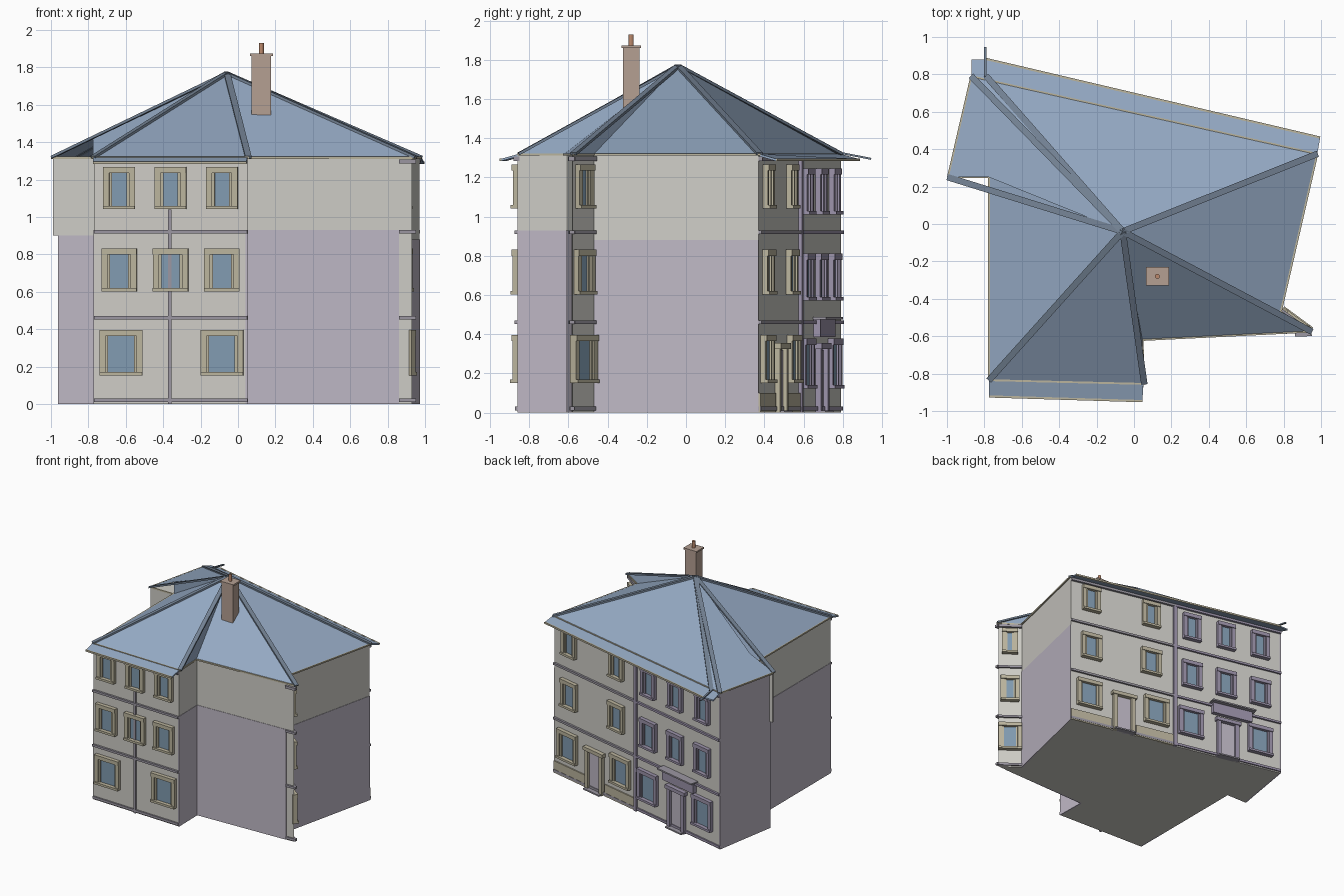
import bpy, bmesh
from mathutils import Vector

if "Cube" in bpy.data.objects:
    bpy.data.objects.remove(bpy.data.objects["Cube"])

def mat(name, r, g, b):
    m = bpy.data.materials.new(name)
    m.diffuse_color = (r, g, b, 1)
    m.use_nodes = True
    m.node_tree.nodes["Principled BSDF"].inputs["Base Color"].default_value = m.diffuse_color
    return m

PLASTER = mat("plaster", 0.62, 0.61, 0.57)
PARTY = mat("party_wall", 0.52, 0.48, 0.56)
STONE = mat("stone_trim", 0.50, 0.46, 0.34)
MAUVE = mat("mauve_trim", 0.33, 0.29, 0.40)
BAND = mat("band", 0.33, 0.31, 0.36)
GLASS = mat("glass", 0.22, 0.33, 0.44)
SLATE = mat("slate", 0.30, 0.40, 0.55)
RIDGE = mat("ridge", 0.17, 0.22, 0.29)
BRICK = mat("brick", 0.46, 0.35, 0.29)
POT = mat("clay_pot", 0.50, 0.25, 0.15)

def mesh(name, verts, faces, m):
    me = bpy.data.meshes.new(name)
    me.from_pydata([tuple(v) for v in verts], [], faces)
    bm = bmesh.new()
    bm.from_mesh(me)
    bmesh.ops.recalc_face_normals(bm, faces=bm.faces)
    bm.to_mesh(me)
    bm.free()
    me.materials.append(m)
    ob = bpy.data.objects.new(name, me)
    bpy.context.collection.objects.link(ob)
    return ob

def prism(name, ring, offset, m):
    n = len(ring)
    a = [Vector(p) for p in ring]
    faces = [tuple(range(n)), tuple(range(n, 2 * n))]
    faces += [(i, (i + 1) % n, n + (i + 1) % n, n + i) for i in range(n)]
    return mesh(name, a + [p + Vector(offset) for p in a], faces, m)

def beam(name, p, q, w, h, m):
    p, q = Vector(p), Vector(q)
    s = (q - p).cross(Vector((0, 0, 1))).normalized() * w / 2
    t = s.cross(q - p).normalized() * h / 2
    return prism(name, [p - s - t, p + s - t, p + s + t, p - s + t], q - p, m)

class Facade:
    """Wall from p to q, left to right as seen from outside."""
    def __init__(self, name, p, q):
        self.name, self.p = name, Vector((*p, 0))
        d = Vector((*q, 0)) - self.p
        self.len = d.length
        self.u = d.normalized()
        self.n = Vector((self.u.y, -self.u.x, 0))

    def box(self, part, u0, u1, z0, z1, depth, m, d0=-0.01):
        ring = [self.p + self.u * u + self.n * d0 + Vector((0, 0, z))
                for u, z in ((u0, z0), (u1, z0), (u1, z1), (u0, z1))]
        return prism(self.name + "_" + part, ring, self.n * (depth - d0), m)

    def window(self, uc, z0, z1, w, m):
        h, f = w / 2, 0.032
        self.box("window_glass", uc - h, uc + h, z0, z1, 0.006, GLASS)
        for s in (-1, 1):
            a, b = sorted((uc + s * h, uc + s * (h + f)))
            self.box("window_jamb", a, b, z0, z1, 0.026, m)
            a, b = sorted((uc + s * (h - 0.014), uc + s * h))
            self.box("window_sash", a, b, z0, z1, 0.016, m)
        self.box("window_header", uc - h - f, uc + h + f, z1, z1 + 0.032, 0.032, m)
        self.box("window_sill", uc - h - f, uc + h + f, z0 - 0.018, z0, 0.038, m)

    def door(self, uc, m):
        self.box("door_panel", uc - 0.065, uc + 0.065, 0, 0.32, 0.006, PARTY)
        for s in (-1, 1):
            self.box("door_jamb", uc + s * 0.08 - 0.017, uc + s * 0.08 + 0.017, 0, 0.33, 0.028, m)
        self.box("door_header", uc - 0.11, uc + 0.11, 0.325, 0.355, 0.036, m)
        self.box("door_step", uc - 0.09, uc + 0.09, 0, 0.012, 0.05, BAND)

    def bands(self, u0, u1, m):
        for z, t, d in ((0.01, 0.02, 0.012), (0.452, 0.018, 0.016), (0.912, 0.018, 0.016), (1.285, 0.022, 0.02)):
            self.box("band", u0, u1, z, z + t, d, m)

FLOORS = ((0.17, 0.365, 0.165), (0.62, 0.80, 0.125), (1.06, 1.235, 0.105))

# main body
foot = [(-0.77, -0.83), (0.05, -0.86), (0.045, -0.61), (0.93, -0.58), (0.78, -0.47),
        (0.97, 0.37), (-0.87, 0.79), (-0.96, 0.25), (-0.77, 0.25)]
prism("house_walls", [(x, y, 0) for x, y in foot], (0, 0, 1.32), PLASTER)
names = ["front", "step", "front_party", "corner", "right", "back", "left_back", "left_return", "left"]
F = {n: Facade(n, foot[i], foot[(i + 1) % 9]) for i, n in enumerate(names)}

# plain party wall panels
for n, top, cut in (("step", 0.93, 0), ("front_party", 0.93, 0.07), ("right", 0.88, 0),
                    ("left_back", 1.32, 0), ("left_return", 0.9, 0), ("left", 0.93, 0)):
    F[n].box("party_panel", 0, F[n].len - cut, 0, top, 0.003, PARTY)
F["left_return"].box("upper_wall", -0.03, F["left_return"].len, 0.9, 1.32, 0.004, PLASTER)

# front facade
f = F["front"]
f.bands(0, f.len, BAND)
f.box("pilaster", 0.397, 0.415, 0, 1.04, 0.014, BAND)
for k, (z0, z1, w) in enumerate(FLOORS):
    for uc in ((0.145, 0.685) if k == 0 else (0.135, 0.41, 0.685)):
        f.window(uc, z0, z1, w, STONE)

# narrow corner facade
f = F["corner"]
f.bands(0, f.len, BAND)
for z0, z1, w in FLOORS:
    f.window(0.09, z0, z1, w - 0.04, STONE)
g = F["front_party"]
g.bands(g.len - 0.07, g.len + 0.02, BAND)

# back facade, stone half and mauve half
f = F["back"]
L = f.len
f.bands(0, L * 0.495, BAND)
f.bands(L * 0.495, L, MAUVE)
f.box("pilaster", L * 0.487, L * 0.503, 0, 1.29, 0.018, MAUVE)
f.box("plinth", 0, L * 0.19, 0, 0.10, 0.01, STONE)
f.box("plinth", L * 0.31, L * 0.487, 0, 0.10, 0.01, STONE)
for k, (z0, z1, w) in enumerate(FLOORS):
    for t in ((0.085, 0.405) if k == 0 else (0.095, 0.38)):
        f.window(L * t, z0, z1, w - 0.01, STONE)
    for t in ((0.57, 0.90) if k == 0 else (0.574, 0.737, 0.90)):
        f.window(L * t, z0 - 0.03, z1 - 0.02, w - 0.01, MAUVE)
f.door(L * 0.25, STONE)
f.door(L * 0.745, MAUVE)
f.box("blank_sign_board", L * 0.67, L * 0.857, 0.385, 0.475, 0.035, MAUVE)
f.box("sign_canopy", L * 0.66, L * 0.867, 0.475, 0.487, 0.07, BAND)

# roof planes fanning from the apex
Z = 1.32
apex = (-0.06, -0.04, 1.77)
e = [(-0.775, -0.835), (0.055, -0.855), (0.045, -0.62), (0.95, -0.575), (0.785, -0.47),
     (0.98, 0.375), (-0.87, 0.79), (-0.995, 0.25), (-0.775, 0.25)]
rv = [(x, y, Z) for x, y in e] + [apex, (-0.775, 0.25, 1.42)]
mesh("roof", rv, [(0, 1, 9), (1, 2, 9), (2, 3, 9), (3, 4, 9), (4, 5, 9), (5, 6, 9),
                  (6, 7, 10, 9), (8, 0, 9), (8, 10, 9)], SLATE)

# projecting eaves skirts
prism("back_eaves", [(-0.87, 0.79, Z), (0.98, 0.375, Z), (0.995, 0.46, 1.295),
                     (-0.79, 0.88, 1.295), (-0.87, 0.88, 1.295)], (0, 0, -0.012), SLATE)
prism("front_eaves", [(-0.775, -0.83, Z), (0.05, -0.855, Z), (0.045, -0.945, 1.295),
                      (-0.775, -0.92, 1.295)], (0, 0, -0.012), SLATE)
beam("back_gutter", (-0.79, 0.882, 1.29), (0.995, 0.462, 1.29), 0.012, 0.014, STONE)
beam("front_gutter", (-0.775, -0.922, 1.29), (0.045, -0.947, 1.29), 0.012, 0.014, STONE)

# thin trim along the eaves
for i in range(9):
    a, b = e[i], e[(i + 1) % 9]
    beam("eaves_trim", (*a, Z - 0.003), (*b, Z - 0.003), 0.01, 0.012, STONE)

# hip caps
for x, y in (e[0], e[1], e[3], e[5], e[6], e[7], (-0.79, 0.79)):
    beam("hip_cap", (x, y, Z), apex, 0.034, 0.014, RIDGE)
beam("eaves_corner_cap", (-0.795, 0.79, Z + 0.005), (-0.795, 0.945, 1.295), 0.014, 0.01, RIDGE)

# chimney
def block(name, x, y, z, w, d, h, m):
    prism(name, [(x - w/2, y - d/2, z), (x + w/2, y - d/2, z), (x + w/2, y + d/2, z),
                 (x - w/2, y + d/2, z)], (0, 0, h), m)
block("chimney_stack", 0.125, -0.28, 1.545, 0.105, 0.085, 0.32, BRICK)
block("chimney_cap", 0.125, -0.28, 1.86, 0.122, 0.10, 0.014, BRICK)
bpy.ops.mesh.primitive_cylinder_add(vertices=12, radius=0.013, depth=0.06, location=(0.125, -0.28, 1.9))
pot = bpy.context.object
pot.name = "chimney_pot"
pot.data.materials.append(POT)
